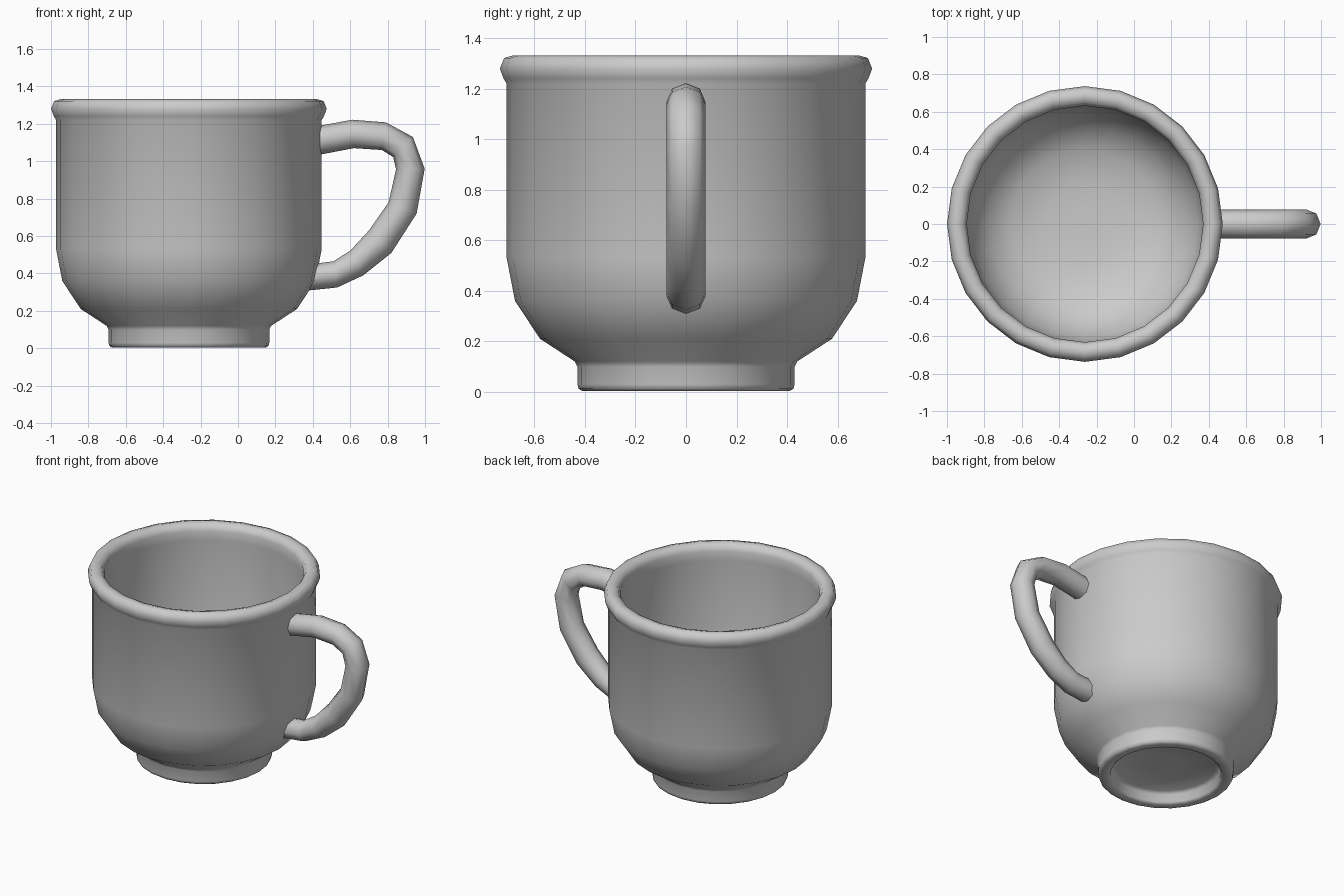
import bpy, bmesh
from math import sin, cos, pi, radians
from mathutils import Vector

if "Cube" in bpy.data.objects:
    bpy.data.objects.remove(bpy.data.objects["Cube"])

CX = -0.2625   # cup axis
SIDES = 24


def make_object(name, bm, angle):
    bmesh.ops.recalc_face_normals(bm, faces=bm.faces)
    me = bpy.data.meshes.new(name)
    bm.to_mesh(me)
    bm.free()
    ob = bpy.data.objects.new(name, me)
    bpy.context.collection.objects.link(ob)
    bpy.ops.object.select_all(action='DESELECT')
    ob.select_set(True)
    bpy.context.view_layer.objects.active = ob
    bpy.ops.object.shade_smooth_by_angle(angle=radians(angle))
    return ob


def skin(bm, rings):
    """Bridge successive closed rings of points and cap both ends."""
    loops = [[bm.verts.new(p) for p in ring] for ring in rings]
    n = len(loops[0])
    for a, b in zip(loops, loops[1:]):
        for i in range(n):
            j = (i + 1) % n
            bm.faces.new((a[i], a[j], b[j], b[i]))
    bm.faces.new(loops[0])
    bm.faces.new(loops[-1])


# Cup: one closed profile from the foot recess, up the outside, over the rim, down inside
profile = [
    (0.10, 0.085), (0.32, 0.08), (0.345, 0.065), (0.35, 0.015), (0.365, 0.003),
    (0.41, 0.003), (0.425, 0.012), (0.43, 0.03), (0.43, 0.10), (0.44, 0.12),
    (0.578, 0.21), (0.677, 0.36), (0.71, 0.53), (0.71, 1.22),
    (0.722, 1.24), (0.737, 1.28), (0.72, 1.322), (0.685, 1.332), (0.65, 1.322),
    (0.632, 1.285), (0.637, 1.22), (0.637, 0.55), (0.605, 0.40), (0.52, 0.275),
    (0.40, 0.20), (0.22, 0.17), (0.08, 0.165),
]
bm = bmesh.new()
skin(bm, [[(CX + r * cos(2 * pi * i / SIDES), r * sin(2 * pi * i / SIDES), z)
           for i in range(SIDES)] for r, z in profile])
make_object("cup_body", bm, 80)

# Handle: eight-sided tube given by outer and inner edge points in the xz plane
edges = [
    ((0.41, 1.185), (0.41, 1.03)), ((0.61, 1.222), (0.62, 1.07)),
    ((0.79, 1.208), (0.77, 1.06)), ((0.935, 1.13), (0.83, 1.022)),
    ((0.998, 0.96), (0.845, 0.957)), ((0.955, 0.72), (0.805, 0.78)),
    ((0.82, 0.51), (0.70, 0.63)), ((0.67, 0.39), (0.60, 0.522)),
    ((0.53, 0.325), (0.51, 0.465)), ((0.365, 0.308), (0.375, 0.448)),
]
rings = []
for o, i in edges:
    outer, inner = Vector((o[0], 0, o[1])), Vector((i[0], 0, i[1]))
    mid, half = (outer + inner) / 2, (outer - inner) / 2
    rings.append([mid + half * cos(k * pi / 4) + Vector((0, 0.078 * sin(k * pi / 4), 0))
                  for k in range(8)])
bm = bmesh.new()
skin(bm, rings)
make_object("handle", bm, 70)
